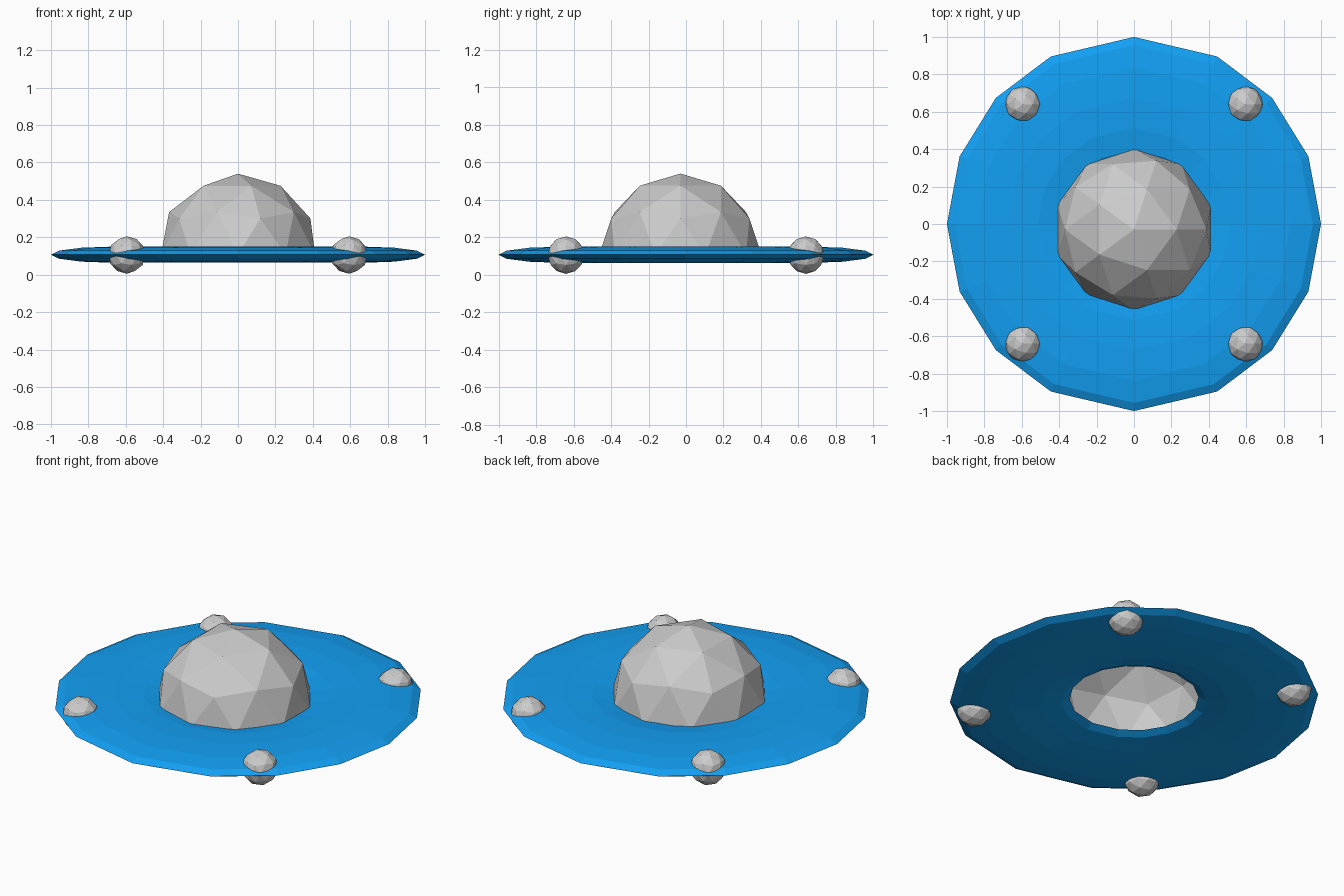
import bpy, bmesh
from math import sin, cos, pi, radians

if "Cube" in bpy.data.objects:
    bpy.data.objects.remove(bpy.data.objects["Cube"])

Z_MID = 0.107


def finish(bm, name, location, mat=None):
    mesh = bpy.data.meshes.new(name)
    bm.to_mesh(mesh)
    bm.free()
    obj = bpy.data.objects.new(name, mesh)
    obj.location = location
    if mat:
        mesh.materials.append(mat)
    bpy.context.collection.objects.link(obj)
    return obj


blue = bpy.data.materials.new("saucer_blue")
blue.diffuse_color = (0.006, 0.35, 0.9, 1)
blue.use_nodes = True
blue.node_tree.nodes["Principled BSDF"].inputs["Base Color"].default_value = blue.diffuse_color

# Saucer ring: flattened 16-sided torus, slightly wider steps at front and back
quarter = [0, 21.2, 42.4, 63.6]
angles = (quarter + [90] + [180 - a for a in reversed(quarter)]
          + [180 + a for a in quarter[1:]] + [270]
          + [360 - a for a in reversed(quarter[1:])])
MAJOR, MINOR, HALF_THICK, SIDES = 0.675, 0.325, 0.043, 12
bm = bmesh.new()
rings = []
for a in map(radians, angles):
    ring = []
    for k in range(SIDES):
        t = 2 * pi * k / SIDES
        r = MAJOR + MINOR * cos(t)
        ring.append(bm.verts.new((r * cos(a), r * sin(a), HALF_THICK * sin(t))))
    rings.append(ring)
for i, ring in enumerate(rings):
    nxt = rings[(i + 1) % len(rings)]
    for k in range(SIDES):
        j = (k + 1) % SIDES
        bm.faces.new((ring[k], nxt[k], nxt[j], ring[j]))
finish(bm, "saucer_ring", (0, 0, Z_MID), blue)

# Cockpit dome: open upper half of a faceted sphere
bm = bmesh.new()
bmesh.ops.create_icosphere(bm, subdivisions=2, radius=0.433)
bmesh.ops.delete(bm, geom=[v for v in bm.verts if v.co.z < -0.01], context='VERTS')
finish(bm, "cockpit_dome", (0, -0.03, Z_MID), None)

# Four pods near the rim
for sx in (-1, 1):
    for sy in (-1, 1):
        bm = bmesh.new()
        bmesh.ops.create_icosphere(bm, subdivisions=2, radius=0.1)
        name = f"pod_{'front' if sy < 0 else 'back'}_{'left' if sx < 0 else 'right'}"
        finish(bm, name, (0.594 * sx, 0.64 * sy, Z_MID - 0.002))
